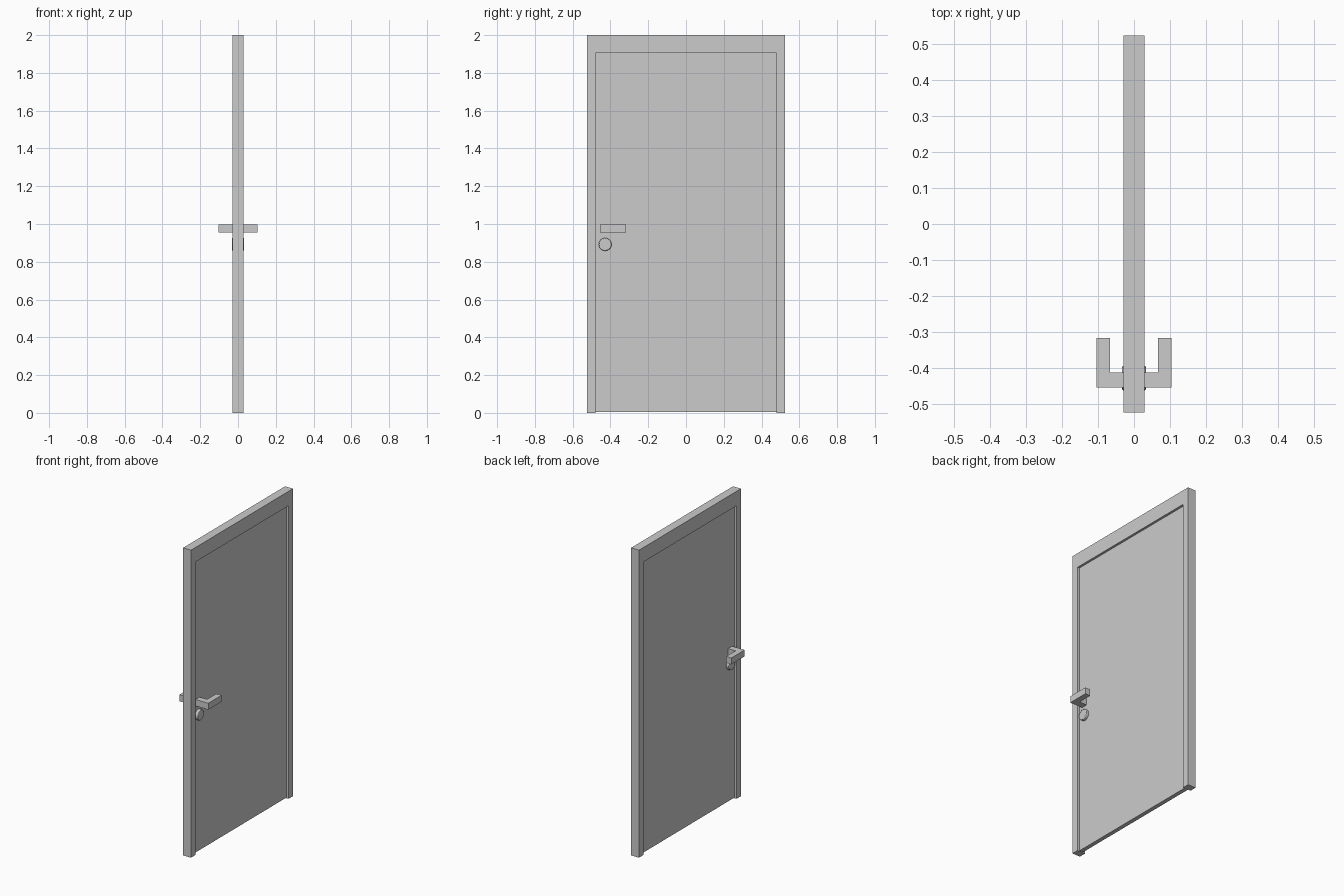
import bpy, bmesh, math

if "Cube" in bpy.data.objects:
    bpy.data.objects.remove(bpy.data.objects["Cube"])

FRAME_X = 0.0285    # half thickness of the frame
PANEL_X = 0.0135    # half thickness of the recessed door leaf


def prism(name, points, axis, lo, hi):
    """Extrude an outline along x (points are y,z) or along z (points are x,y)."""
    bm = bmesh.new()
    place = (lambda p: (lo, p[0], p[1])) if axis == 'x' else (lambda p: (p[0], p[1], lo))
    face = bm.faces.new([bm.verts.new(place(p)) for p in points])
    new = bmesh.ops.extrude_face_region(bm, geom=[face])["geom"]
    d = hi - lo
    bmesh.ops.translate(bm, vec=(d, 0, 0) if axis == 'x' else (0, 0, d),
                        verts=[g for g in new if isinstance(g, bmesh.types.BMVert)])
    bmesh.ops.recalc_face_normals(bm, faces=bm.faces)
    mesh = bpy.data.meshes.new(name)
    bm.to_mesh(mesh)
    bm.free()
    obj = bpy.data.objects.new(name, mesh)
    bpy.context.collection.objects.link(obj)
    return obj


# Frame: two jambs and a header in one outline
prism("door_frame", [(-0.524, 0), (-0.479, 0), (-0.479, 1.906), (0.479, 1.906),
                     (0.479, 0), (0.524, 0), (0.524, 2), (-0.524, 2)],
      'x', -FRAME_X, FRAME_X)

# Door leaf, set back from both frame faces
prism("door_leaf", [(-0.479, 0.004), (0.479, 0.004), (0.479, 1.906), (-0.479, 1.906)],
      'x', -PANEL_X, PANEL_X)

# L-shaped lever handle, mirrored to the other side
for side, label in ((1, "right"), (-1, "left")):
    outline = [(PANEL_X, -0.454), (0.104, -0.454), (0.104, -0.317),
               (0.067, -0.317), (0.067, -0.413), (PANEL_X, -0.413)]
    prism("handle_" + label, [(side * x, y) for x, y in outline], 'z', 0.956, 0.998)

# Round lock cylinder through the leaf, with a small bevelled rim
bpy.ops.mesh.primitive_cylinder_add(vertices=32, radius=0.034, depth=0.066,
                                    location=(0, -0.428, 0.892),
                                    rotation=(0, math.pi / 2, 0))
lock = bpy.context.object
lock.name = "lock_cylinder"
bevel = lock.modifiers.new("rim", 'BEVEL')
bevel.width = 0.004
bevel.segments = 2
bevel.limit_method = 'ANGLE'
bevel.angle_limit = math.radians(40)
bpy.ops.object.shade_smooth_by_angle(angle=math.radians(30))
